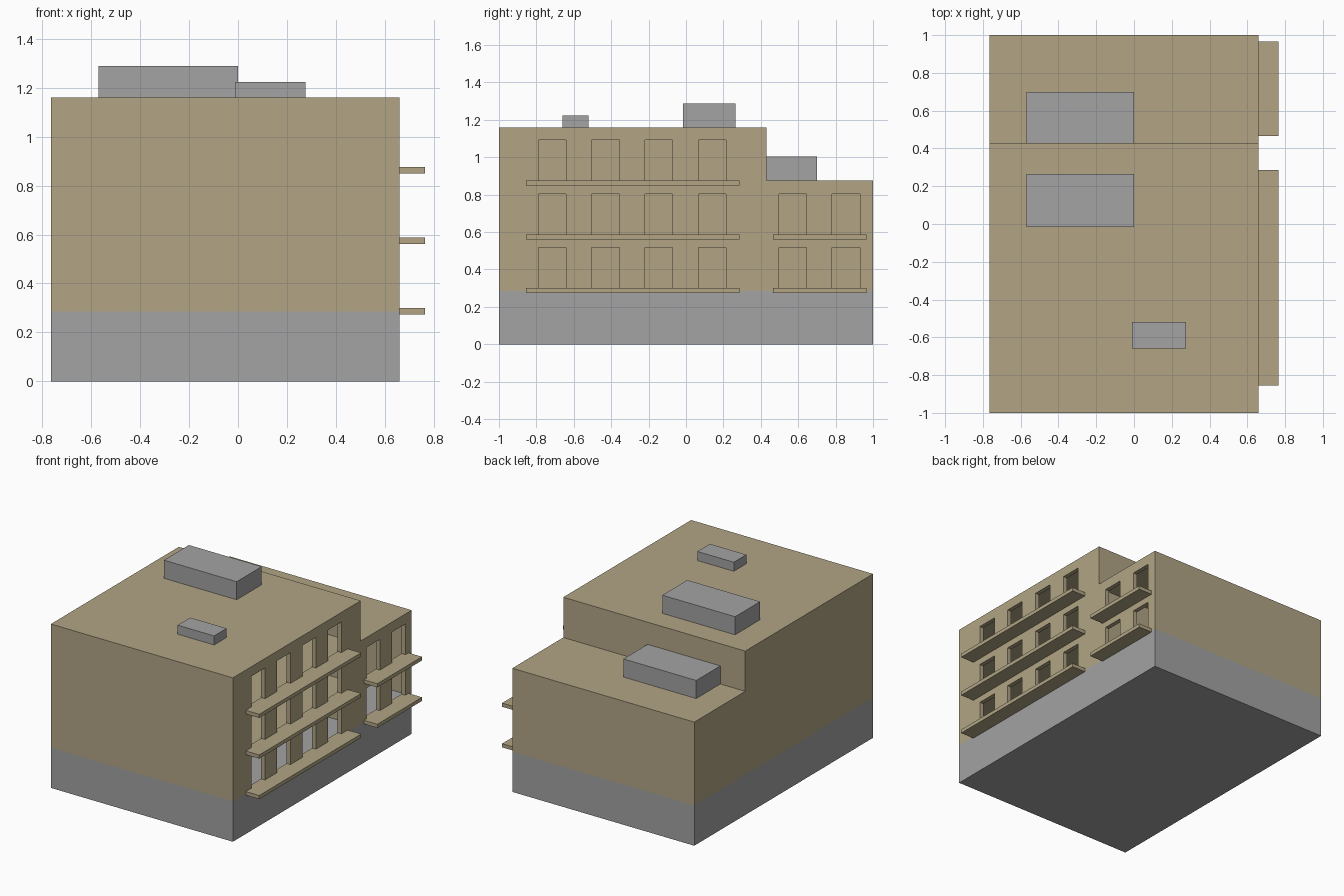
import bpy, bmesh
from mathutils import Vector

default = bpy.data.objects.get("Cube")
if default:
    bpy.data.objects.remove(default, do_unlink=True)


def material(name, rgb):
    mat = bpy.data.materials.new(name)
    mat.use_nodes = True
    colour = (*rgb, 1)
    mat.diffuse_color = colour
    mat.node_tree.nodes["Principled BSDF"].inputs["Base Color"].default_value = colour
    return mat


TAN = material("tan plaster", (0.445, 0.376, 0.235))
GREY = material("grey concrete", (0.366, 0.366, 0.366))


def finish(name, bm, mat):
    bmesh.ops.recalc_face_normals(bm, faces=bm.faces)
    mesh = bpy.data.meshes.new(name)
    bm.to_mesh(mesh)
    bm.free()
    obj = bpy.data.objects.new(name, mesh)
    bpy.context.collection.objects.link(obj)
    mesh.materials.append(mat)
    return obj


def boxes(name, spans, mat):
    """One object from boxes given as (x0, x1), (y0, y1), (z0, z1)."""
    bm = bmesh.new()
    for span in spans:
        low, high = (Vector(c) for c in zip(*span))
        verts = bmesh.ops.create_cube(bm, size=1)["verts"]
        bmesh.ops.scale(bm, vec=high - low, verts=verts)
        bmesh.ops.translate(bm, vec=(low + high) / 2, verts=verts)
    return finish(name, bm, mat)


# Main dimensions
LEFT, RIGHT = -0.765, 0.66
BASE, STEP, ROOF = 0.285, 0.875, 1.16
SPLIT = 0.43
WALL = 0.03
SILLS = [0.30, 0.587, 0.875]
MAIN_BAYS = [-0.715 + 0.285 * i for i in range(4)]
WING_BAYS = [0.57, 0.855]

# Solid ground storey
boxes("ground_storey", [((LEFT, RIGHT), (-1, 1), (0, BASE))], GREY)

# Stepped upper storeys, extruded from the side outline
bm = bmesh.new()
outline = [(-1, BASE), (1, BASE), (1, STEP), (SPLIT, STEP), (SPLIT, ROOF), (-1, ROOF)]
face = bm.faces.new([bm.verts.new((LEFT, y, z)) for y, z in outline])
extruded = bmesh.ops.extrude_face_region(bm, geom=[face])["geom"]
bmesh.ops.translate(bm, vec=(RIGHT - LEFT, 0, 0),
                    verts=[v for v in extruded if isinstance(v, bmesh.types.BMVert)])
walls = finish("upper_walls", bm, TAN)

# Room voids and window openings
inside = (LEFT + WALL, RIGHT - WALL)
rooms = boxes("room_cutter", [
    (inside, (-1 + WALL, SPLIT - WALL), (BASE - 0.1, ROOF - WALL)),
    (inside, (SPLIT, 1 - WALL), (BASE - 0.1, STEP - WALL)),
], TAN)
openings = [(y, z) for z in SILLS for y in MAIN_BAYS]
openings += [(y, z) for z in SILLS[:2] for y in WING_BAYS]
windows = boxes("window_cutter", [
    ((RIGHT - 0.06, RIGHT + 0.06), (y - 0.074, y + 0.074), (z, z + 0.217))
    for y, z in openings], TAN)

for cutter in (rooms, windows):
    cutter.hide_render = True
    cut = walls.modifiers.new(cutter.name, "BOOLEAN")
    cut.operation, cut.solver, cut.object = "DIFFERENCE", "EXACT", cutter
bpy.context.view_layer.update()
evaluated = walls.evaluated_get(bpy.context.evaluated_depsgraph_get())
walls_mesh = bpy.data.meshes.new_from_object(evaluated)
walls.modifiers.clear()
walls.data = walls_mesh
walls_mesh.materials.clear()
walls_mesh.materials.append(TAN)
for poly in walls_mesh.polygons:
    poly.material_index = 0
for cutter in (rooms, windows):
    bpy.data.objects.remove(cutter, do_unlink=True)

# Intermediate floors in the taller block
boxes("inner_floors", [(inside, (-1 + WALL, SPLIT - WALL), (z - 0.025, z - 0.005))
                       for z in SILLS[1:]], TAN)

# Balcony slabs below the windows
for name, ends, levels in (("main_balconies", (-0.855, 0.285), SILLS),
                           ("wing_balconies", (0.465, 0.965), SILLS[:2])):
    boxes(name, [((RIGHT, 0.765), ends, (z - 0.026, z)) for z in levels], TAN)

# Rooftop service boxes
boxes("rooftop_large_box", [((-0.57, 0), (-0.015, 0.265), (ROOF, 1.288))], GREY)
boxes("rooftop_small_box", [((-0.01, 0.275), (-0.66, -0.52), (ROOF, 1.224))], GREY)
boxes("wing_rooftop_box", [((-0.57, 0), (SPLIT, 0.70), (STEP, 1.003))], GREY)
